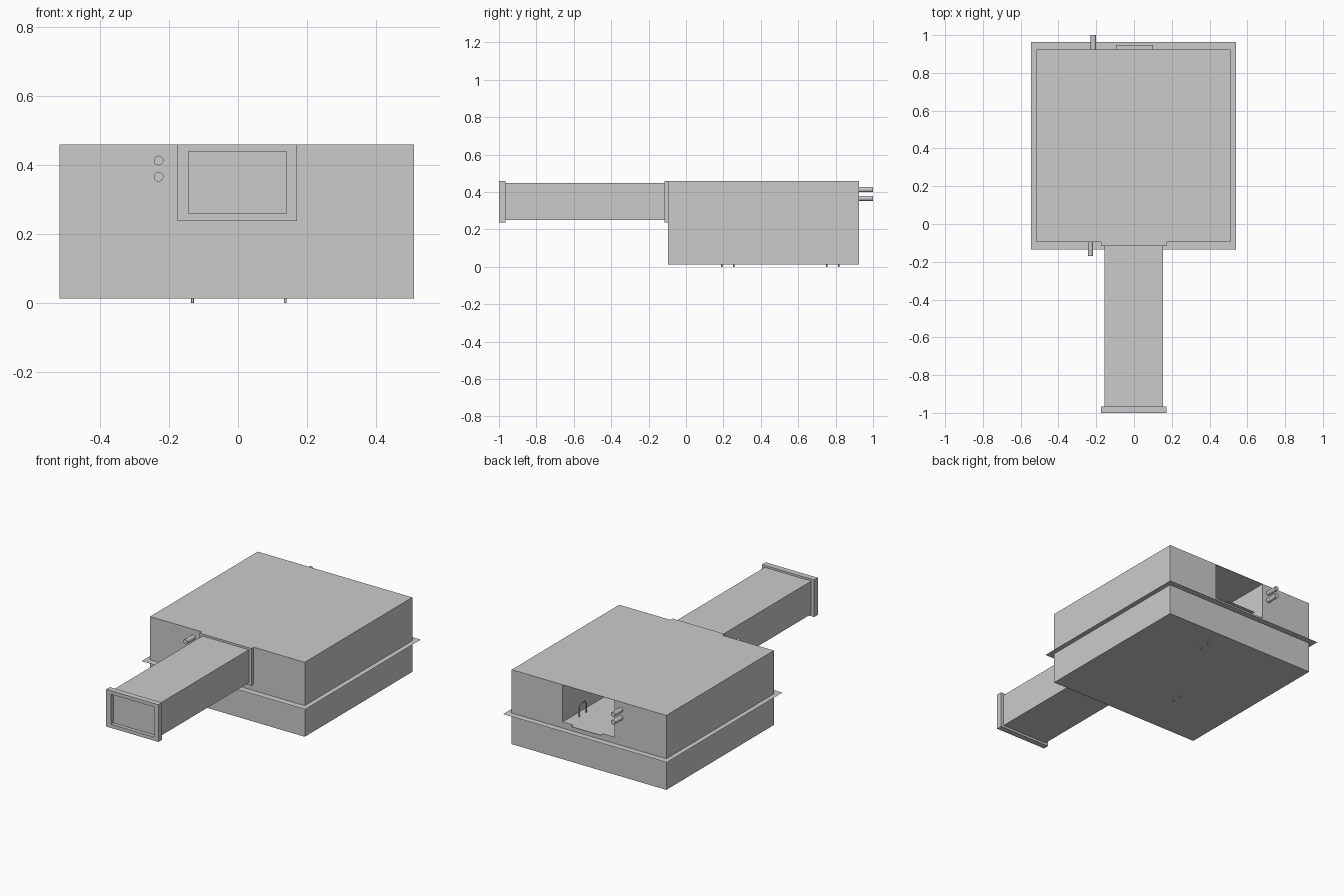
import bpy, bmesh
from mathutils import Matrix, Vector
from math import pi

if "Cube" in bpy.data.objects:
    bpy.data.objects.remove(bpy.data.objects["Cube"])


def make(name, bm):
    bmesh.ops.recalc_face_normals(bm, faces=bm.faces)
    me = bpy.data.meshes.new(name)
    bm.to_mesh(me)
    bm.free()
    ob = bpy.data.objects.new(name, me)
    bpy.context.collection.objects.link(ob)
    return ob


def box(name, lo, hi):
    bm = bmesh.new()
    lo, hi = Vector(lo), Vector(hi)
    bmesh.ops.create_cube(bm, size=1, matrix=Matrix.Translation((lo + hi) / 2)
                          @ Matrix.Diagonal((*(hi - lo), 1)))
    return make(name, bm)


def frame(name, outer, inner, to3d, thickness):
    """Rectangular ring (x0, x1, v0, v1); to3d places it, thickness extrudes it."""
    bm = bmesh.new()

    def loop(r):
        pts = ((r[0], r[2]), (r[1], r[2]), (r[1], r[3]), (r[0], r[3]))
        return [bm.verts.new(to3d(*p)) for p in pts]
    a, b = loop(outer), loop(inner)
    faces = [bm.faces.new((a[i], a[(i + 1) % 4], b[(i + 1) % 4], b[i])) for i in range(4)]
    if thickness:
        new = bmesh.ops.extrude_face_region(bm, geom=faces, use_keep_orig=True)["geom"]
        bmesh.ops.translate(bm, vec=thickness,
                            verts=[g for g in new if isinstance(g, bmesh.types.BMVert)])
    return make(name, bm)


def pipe(name, x, z, y0, y1, r=0.014):
    bm = bmesh.new()
    bmesh.ops.create_cone(bm, cap_ends=True, segments=24, radius1=r, radius2=r, depth=y1 - y0,
                          matrix=Matrix.Translation((x, (y0 + y1) / 2, z))
                          @ Matrix.Rotation(pi / 2, 4, 'X'))
    for f in bm.faces:
        f.smooth = len(f.verts) == 4
    return make(name, bm)


# Main housing with a rear passage reaching its top edge
housing = box("housing", (-0.517, -0.095, 0.013), (0.51, 0.925, 0.46))
cutter = box("passage_cutter", (-0.173, -0.07, 0.237), (0.171, 1.1, 0.4585))
cutter.hide_render = True
cutter.hide_set(True)
cut = housing.modifiers.new("rear_passage", 'BOOLEAN')
cut.operation = 'DIFFERENCE'
cut.solver = 'EXACT'
cut.object = cutter

# Thin mounting sheet around the housing
frame("mounting_flange", (-0.546, 0.54, -0.135, 0.963), (-0.517, 0.51, -0.095, 0.925),
      lambda x, y: (x, y, 0.2), None)

# Thin lip at the bottom of the rear opening
box("rear_lip", (-0.096, 0.92, 0.236), (0.1, 0.948, 0.237))

# Front duct with a collar at each end
box("duct", (-0.156, -0.978, 0.25), (0.153, -0.09, 0.448))
for label, y, depth in (("outer", -1.0, 0.035), ("inner", -0.116, 0.034)):
    frame(label + "_collar", (-0.175, 0.171, 0.237, 0.46), (-0.143, 0.141, 0.259, 0.439),
          lambda x, z: (x, y, z), (0, depth, 0))

# Stacked pipe stubs, front and rear
for i, z in enumerate((0.366, 0.413)):
    pipe(f"front_pipe_{i}", -0.23, z, -0.17, -0.09)
    pipe(f"rear_pipe_{i}", -0.215, z, 0.92, 1.0)

# U-shaped rods standing in the passage, with ends poking out underneath
for i, (x, y0, y1) in enumerate(((-0.132, 0.19, 0.255), (0.137, 0.752, 0.818))):
    cu = bpy.data.curves.new("u_rod", 'CURVE')
    cu.dimensions = '3D'
    cu.bevel_depth = 0.004
    cu.bevel_resolution = 2
    cu.use_fill_caps = True
    pts = [(y0, 0), (y0, 0.29), (y0 + 0.012, 0.31), (y1 - 0.012, 0.31), (y1, 0.29), (y1, 0)]
    sp = cu.splines.new('POLY')
    sp.points.add(len(pts) - 1)
    for p, (y, z) in zip(sp.points, pts):
        p.co = (x, y, z, 1)
    bpy.context.collection.objects.link(bpy.data.objects.new(f"u_rod_{i}", cu))
